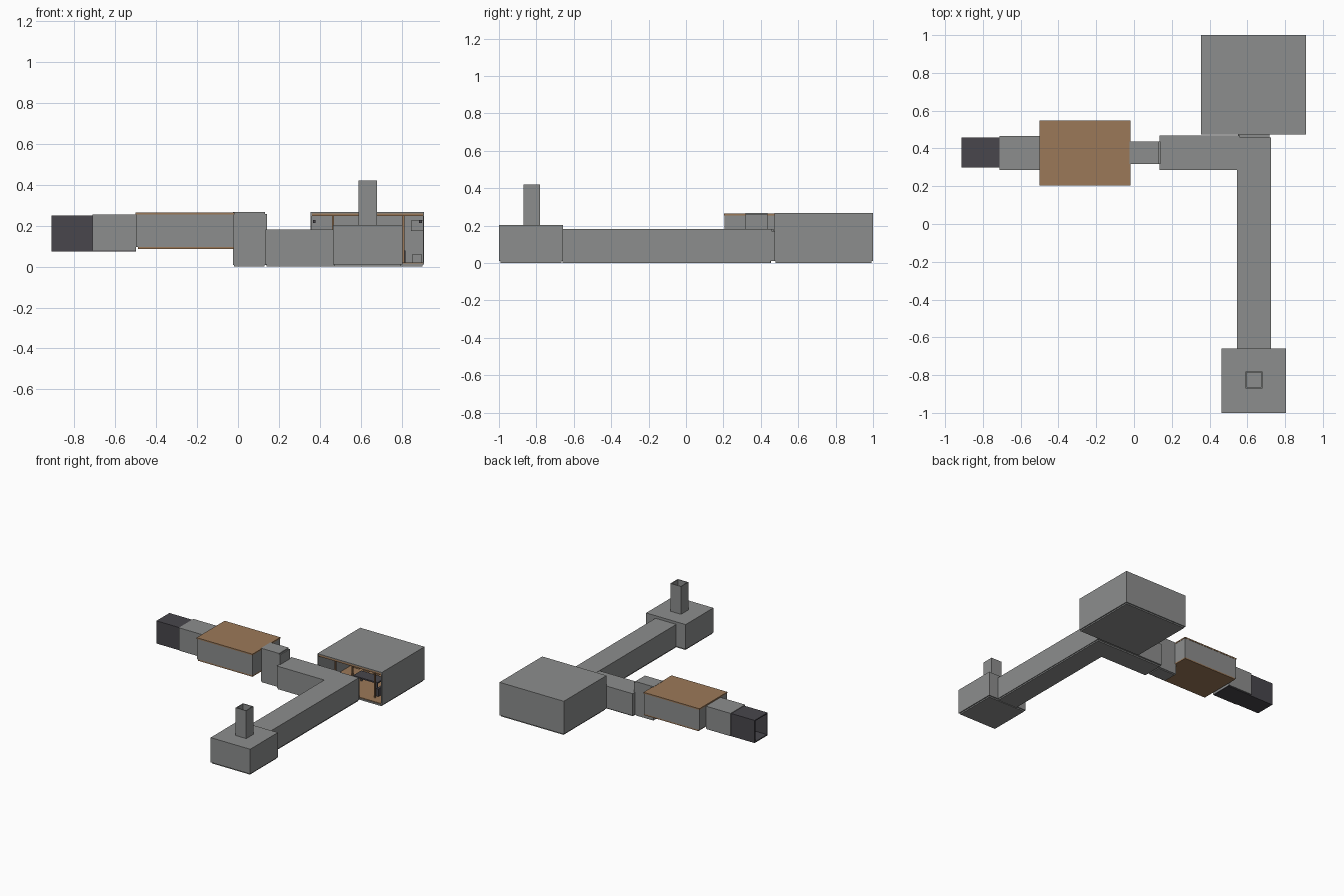
import bpy, bmesh
from mathutils import Vector


def material(name, rgb):
    m = bpy.data.materials.new(name)
    m.diffuse_color = (*rgb, 1)
    return m


GREY = material("wall grey", (0.265, 0.27, 0.268))
BROWN = material("wood brown", (0.33, 0.19, 0.098))
DARK = material("dark metal", (0.065, 0.061, 0.072))

DIRS = {"-x": (-1, 0, 0), "+x": (1, 0, 0), "-y": (0, -1, 0),
        "+y": (0, 1, 0), "-z": (0, 0, -1), "+z": (0, 0, 1)}


def box(name, x, y, z, mat=GREY, open_sides=(), wall=0.006):
    """Box from ranges; with open sides it becomes a thin-walled shell."""
    bm = bmesh.new()
    bmesh.ops.create_cube(bm, size=1)
    bm.normal_update()
    gone = [f for f in bm.faces
            if any(f.normal.dot(Vector(DIRS[s])) > 0.9 for s in open_sides)]
    if gone:
        bmesh.ops.delete(bm, geom=gone, context='FACES')
    for v in bm.verts:
        v.co = [r[0] + (c + 0.5) * (r[1] - r[0]) for c, r in zip(v.co, (x, y, z))]
    me = bpy.data.meshes.new(name)
    bm.to_mesh(me)
    bm.free()
    me.materials.append(mat)
    ob = bpy.data.objects.new(name, me)
    bpy.context.collection.objects.link(ob)
    if open_sides:
        s = ob.modifiers.new("wall thickness", 'SOLIDIFY')
        s.thickness = wall
        s.offset = -1
        s.use_even_offset = True
    return ob


# Entrance tube and passage at the far left
box("entrance_tube", (-0.913, -0.71), (0.298, 0.458), (0.073, 0.25), DARK, ("-x", "+x"), 0.008)
box("entrance_passage", (-0.712, -0.498), (0.287, 0.467), (0.08, 0.254), GREY, ("-x", "-z"))
box("entrance_floor", (-0.71, -0.498), (0.293, 0.461), (0.073, 0.081), DARK)

# Side room: grey walls between wooden floor and ceiling
box("side_room_walls", (-0.498, -0.02), (0.206, 0.547), (0.097, 0.257), GREY, ("+z", "-z"))
box("side_room_ceiling", (-0.5, -0.018), (0.204, 0.549), (0.255, 0.265), BROWN)
box("side_room_floor", (-0.49, -0.02), (0.206, 0.547), (0.087, 0.098), BROWN)

# Drop shaft joining the raised rooms to the lower passages
box("drop_shaft", (-0.025, 0.132), (0.318, 0.437), (0.008, 0.267))
box("shaft_collar", (0.13, 0.141), (0.318, 0.437), (0.008, 0.258))
box("shaft_floor", (-0.02, 0.13), (0.323, 0.432), (0.0, 0.009))

# L-shaped lower passage
box("short_passage", (0.134, 0.56), (0.287, 0.468), (0.01, 0.182), GREY)
box("long_passage", (0.545, 0.724), (-0.66, 0.457), (0.01, 0.183), GREY)
box("passage_doorway", (0.551, 0.718), (0.45, 0.475), (0.01, 0.172), GREY, ("-y", "+y"))
box("short_passage_floor", (0.14, 0.56), (0.293, 0.455), (0.0, 0.011))
box("long_passage_floor", (0.551, 0.718), (-0.66, 0.453), (0.0, 0.0105))

# Front room with open chimney
box("front_room", (0.464, 0.805), (-1.0, -0.658), (0.01, 0.203))
box("front_room_floor", (0.472, 0.797), (-0.992, -0.666), (0.0, 0.011))
box("chimney", (0.589, 0.68), (-0.87, -0.78), (0.2, 0.42), GREY, ("+z",), 0.006)

# Main hall, open toward the front
HX, HY = (0.355, 0.91), (0.473, 1.0)
box("main_hall", HX, HY, (0.01, 0.267), GREY, ("-y",))
box("main_hall_base", (0.363, 0.902), (0.479, 0.992), (0.0, 0.011))
box("hall_inner_floor", (0.361, 0.904), (0.478, 0.994), (0.016, 0.021), BROWN)
box("hall_inner_ceiling", (0.361, 0.904), (0.474, 0.994), (0.247, 0.261), BROWN)

# Wooden posts and beams inside the hall
for px in (0.46, 0.803):
    for py in (0.53, 0.74, 0.95):
        box("hall_post", (px, px + 0.01), (py, py + 0.012), (0.02, 0.248), BROWN)
    box("hall_rail", (px, px + 0.01), (0.53, 0.96), (0.21, 0.222), BROWN)

# Wall brackets in the front corners
for bx in (0.366, 0.885):
    box("wall_bracket", (bx, bx + 0.014), (0.56, 0.574), (0.213, 0.228), DARK)

# Furniture inside the hall
for i in range(4):
    sx = 0.39 + i * 0.085
    box("storage_crate", (sx, sx + 0.055), (0.86, 0.94), (0.02, 0.09), BROWN)
    box("crate_lid", (sx - 0.003, sx + 0.058), (0.857, 0.943), (0.09, 0.098), DARK)
box("long_table_top", (0.56, 0.77), (0.62, 0.72), (0.085, 0.095), DARK)
for tx in (0.565, 0.755):
    for ty in (0.625, 0.705):
        box("table_leg", (tx, tx + 0.01), (ty, ty + 0.01), (0.02, 0.086), DARK)
box("floor_cabinet", (0.8, 0.82), (0.56, 0.62), (0.02, 0.08), DARK)
box("wall_cabinet", (0.845, 0.904), (0.8, 0.86), (0.175, 0.225), GREY)
box("bench", (0.85, 0.9), (0.6, 0.72), (0.02, 0.06), GREY)
